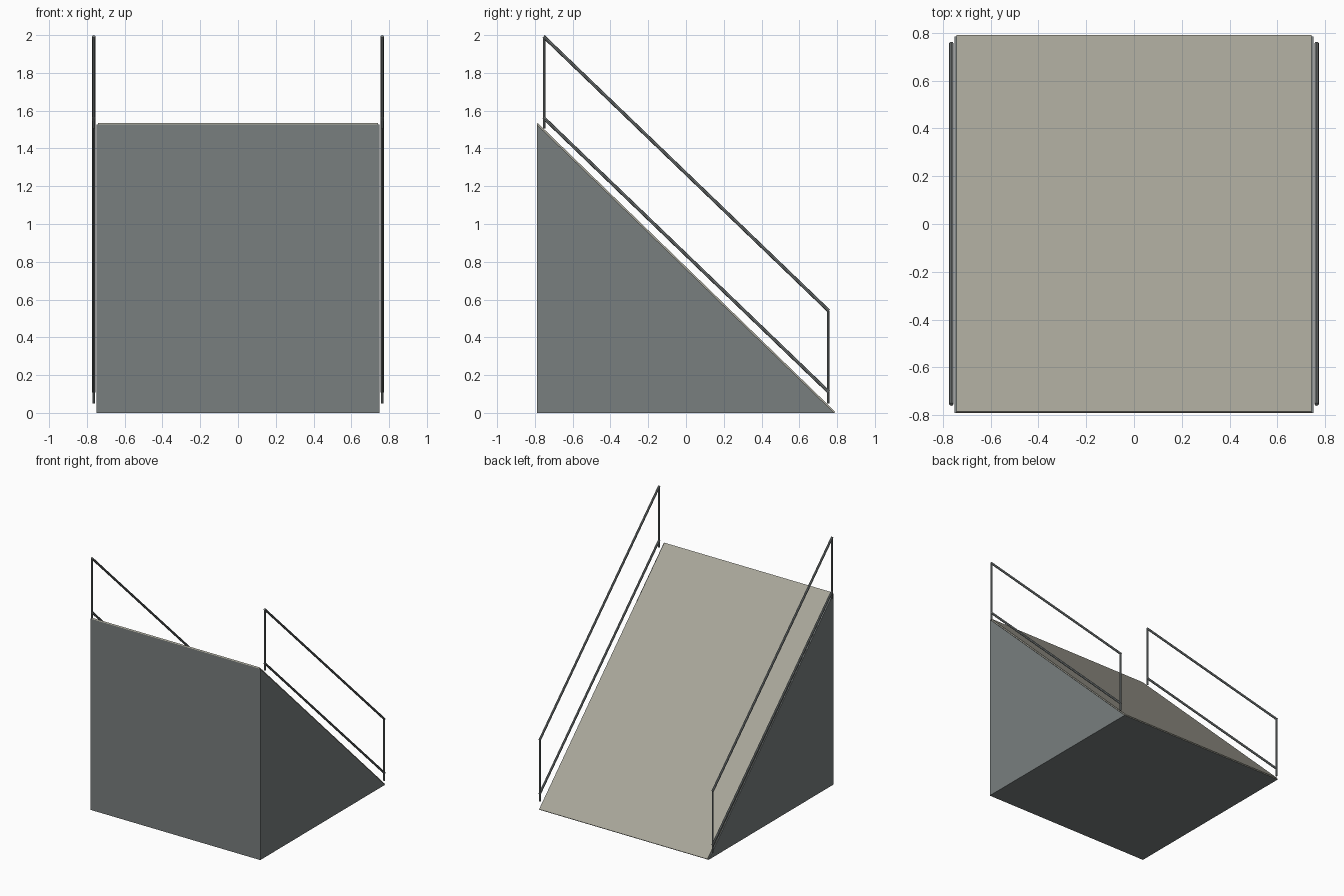
import bpy, bmesh
from mathutils import Vector

cube = bpy.data.objects.get("Cube")
if cube:
    bpy.data.objects.remove(cube, do_unlink=True)


def material(name, rgb):
    m = bpy.data.materials.new(name)
    m.use_nodes = True
    m.diffuse_color = (*rgb, 1)
    m.node_tree.nodes["Principled BSDF"].inputs["Base Color"].default_value = (*rgb, 1)
    return m


grey = material("steel grey", (0.19, 0.21, 0.21))
tan = material("ramp tan", (0.39, 0.38, 0.32))


def add_object(name, bm, mat):
    bmesh.ops.recalc_face_normals(bm, faces=bm.faces)
    mesh = bpy.data.meshes.new(name)
    bm.to_mesh(mesh)
    bm.free()
    mesh.materials.append(mat)
    obj = bpy.data.objects.new(name, mesh)
    bpy.context.collection.objects.link(obj)


def prism(name, profile, half_width, mat):
    """Extrude a y-z profile across x."""
    bm = bmesh.new()
    face = bm.faces.new([bm.verts.new((-half_width, y, z)) for y, z in profile])
    ext = bmesh.ops.extrude_face_region(bm, geom=[face])
    moved = [v for v in ext["geom"] if isinstance(v, bmesh.types.BMVert)]
    bmesh.ops.translate(bm, verts=moved, vec=(2 * half_width, 0, 0))
    add_object(name, bm, mat)


def bar(name, x, start, end, radius=0.009):
    """Slim round bar between two y-z points."""
    a, b = Vector((x, *start)), Vector((x, *end))
    bm = bmesh.new()
    bmesh.ops.create_cone(bm, cap_ends=True, segments=8, radius1=radius,
                          radius2=radius, depth=(b - a).length)
    turn = (b - a).to_track_quat('Z', 'Y').to_matrix()
    bmesh.ops.rotate(bm, verts=bm.verts, matrix=turn)
    bmesh.ops.translate(bm, verts=bm.verts, vec=(a + b) / 2)
    add_object(name, bm, grey)


# Solid wedge and the walking surface laid on its slope
prism("ramp_body", [(-0.79, 0), (0.785, 0), (-0.79, 1.527)], 0.75, grey)
prism("ramp_surface", [(-0.79, 1.527), (0.785, 0), (0.79, 0.006), (-0.785, 1.535)],
      0.742, tan)

# Handrails, one on each side
for side, x in (("left", 0.764), ("right", -0.764)):
    bar(side + "_upper_post", x, (-0.751, 1.505), (-0.751, 1.99), 0.007)
    bar(side + "_lower_post", x, (0.753, 0.05), (0.753, 0.54), 0.007)
    bar(side + "_top_rail", x, (-0.754, 1.993), (0.756, 0.54))
    bar(side + "_bottom_rail", x, (-0.754, 1.563), (0.756, 0.11))
